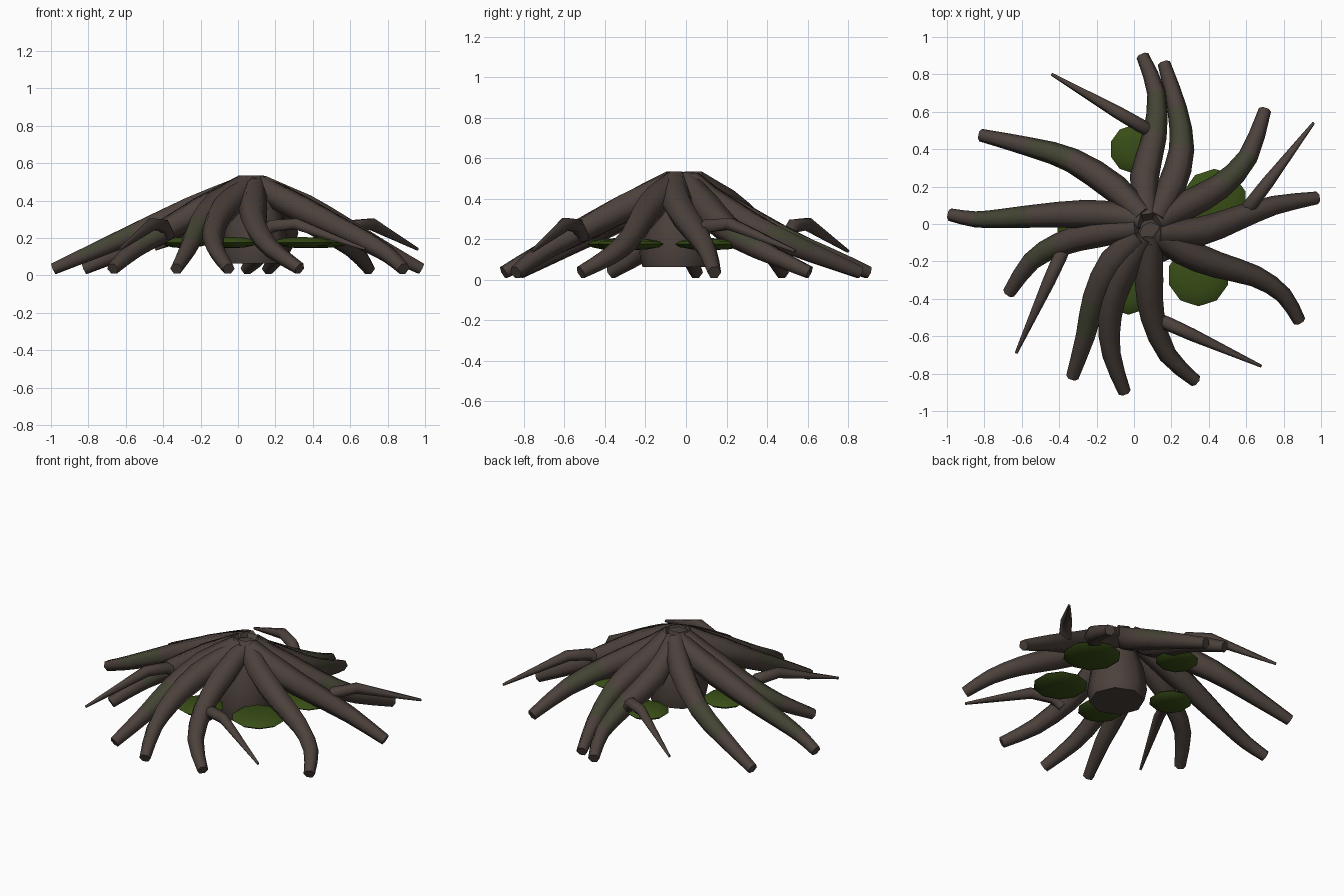
import bpy
import bmesh
import math
from mathutils import Vector, Matrix

cube = bpy.data.objects.get("Cube")
if cube:
    bpy.data.objects.remove(cube, do_unlink=True)


def make_material(name, rgb):
    mat = bpy.data.materials.new(name)
    mat.use_nodes = True
    mat.diffuse_color = (*rgb, 1)
    bsdf = mat.node_tree.nodes["Principled BSDF"]
    bsdf.inputs["Base Color"].default_value = (*rgb, 1)
    bsdf.inputs["Roughness"].default_value = 0.9
    return mat


BARK = make_material("dark bark", (0.072, 0.053, 0.045))
MOSS = make_material("mossy bark", (0.057, 0.058, 0.034))
FUNGUS = make_material("green fungus", (0.04, 0.075, 0.008))


def finish(name, bm, materials, angle):
    bmesh.ops.recalc_face_normals(bm, faces=bm.faces)
    mesh = bpy.data.meshes.new(name)
    bm.to_mesh(mesh)
    bm.free()
    for mat in materials:
        mesh.materials.append(mat)
    obj = bpy.data.objects.new(name, mesh)
    bpy.context.collection.objects.link(obj)
    bpy.ops.object.select_all(action="DESELECT")
    obj.select_set(True)
    bpy.context.view_layer.objects.active = obj
    bpy.ops.object.shade_smooth_by_angle(angle=math.radians(angle))


def tube(name, points, radii, sides=6, moss=None):
    """Tapered tube through points; moss is the mossy range of its length."""
    bm = bmesh.new()
    rings = []
    last = len(points) - 1
    for i, p in enumerate(points):
        along = (points[min(i + 1, last)] - points[max(i - 1, 0)]).normalized()
        ref = Vector((1, 0, 0)) if abs(along.z) > 0.95 else Vector((0, 0, 1))
        side = along.cross(ref).normalized()
        up = side.cross(along)
        ring = []
        for k in range(sides):
            a = math.tau * k / sides
            ring.append(bm.verts.new(p + radii[i] * (math.cos(a) * side + math.sin(a) * up)))
        rings.append(ring)
    for i in range(last):
        for k in range(sides):
            j = (k + 1) % sides
            face = bm.faces.new((rings[i][k], rings[i][j], rings[i + 1][j], rings[i + 1][k]))
            upper = math.sin(math.tau * (k + 0.5) / sides) > 0.3
            if moss and upper and moss[0] < (i + 0.5) / last < moss[1]:
                face.material_index = 1
    bm.faces.new(rings[0])
    bm.faces.new(rings[-1])
    finish(name, bm, [BARK, MOSS], 65)


def smooth_path(pts, steps=2):
    """Catmull-Rom resampling of a list of plan points."""
    pts = [Vector(p) for p in pts]
    ext = [2 * pts[0] - pts[1]] + pts + [2 * pts[-1] - pts[-2]]
    out = []
    for i in range(1, len(ext) - 2):
        a, b, c, d = ext[i - 1:i + 3]
        for s in range(steps):
            t = s / steps
            out.append(0.5 * (2 * b + (c - a) * t + (2 * a - 5 * b + 4 * c - d) * t ** 2
                              + (3 * b - a - 3 * c + d) * t ** 3))
    return out + [pts[-1]]


def root_radius(f):
    if f < 0.25:
        return 0.062 + 0.016 * f / 0.25
    return 0.078 - 0.044 * ((f - 0.25) / 0.75) ** 1.15


def root(name, plan, mossy, sag):
    flat = smooth_path(plan)
    dist = [0]
    for a, b in zip(flat, flat[1:]):
        dist.append(dist[-1] + (b - a).length)
    fr = [d / dist[-1] for d in dist]
    pts = [Vector((p.x, p.y, 0.485 - 0.45 * f - sag * math.sin(math.pi * f ** 0.7)))
           for p, f in zip(flat, fr)]
    tube(name, pts, [root_radius(f) for f in fr], 6, (0.45, 0.78) if mossy else None)


# Spreading roots: plan path from the crown to the tip, mossy or not, sag
ROOTS = {
    "west_root": ([(.05, .02), (-.12, .05), (-.4, .05), (-.7, .03), (-.85, .025), (-.985, .05)], True, 0),
    "northwest_root": ([(.05, .04), (-.1, .19), (-.33, .34), (-.55, .41), (-.82, .475)], True, .01),
    "north_root": ([(.07, .02), (.055, .25), (.11, .47), (.12, .7), (.045, .9)], True, .05),
    "north_inner_root": ([(.11, .02), (.2, .2), (.255, .4), (.23, .62), (.16, .86)], True, .05),
    "northeast_root": ([(.11, .0), (.28, .1), (.46, .2), (.61, .36), (.7, .61)], True, .03),
    "east_root": ([(.12, -.05), (.35, -.04), (.55, .03), (.75, .1), (.98, .14)], False, 0),
    "southeast_root": ([(.1, -.04), (.25, -.14), (.45, -.22), (.65, -.28), (.8, -.38), (.885, -.52)], False, 0),
    "south_inner_root": ([(.09, -.05), (.08, -.3), (.1, -.5), (.18, -.7), (.33, -.84)], False, 0),
    "south_root": ([(.06, -.06), (-.08, -.3), (-.13, -.5), (-.12, -.7), (-.05, -.9)], False, 0),
    "southwest_root": ([(.04, -.06), (-.11, -.2), (-.21, -.4), (-.26, -.6), (-.33, -.82)], True, 0),
    "west_inner_root": ([(.03, -.02), (-.2, -.05), (-.4, -.11), (-.55, -.2), (-.67, -.37)], True, .01),
}
for name, settings in ROOTS.items():
    root(name, *settings)

# Thin spikes that rise from a root, bend and slope down to a point
SPIKES = {
    "north_spike": ((.08, .5), (-.44, .8)),
    "east_spike": ((.59, .06), (.96, .54)),
    "south_spike": ((.13, -.51), (.68, -.76)),
    "west_spike": ((-.37, -.12), (-.63, -.69)),
}
for name, (base, tip) in SPIKES.items():
    a, b = Vector(base), Vector(tip)
    profile = [(0, .21), (.1, .265), (.33, .275), (1, .14)]
    pts = [Vector((*a.lerp(b, f), z)) for f, z in profile]
    tube(name, pts, [.034, .037, .034, .008])

# Stump under the crown
stump = [(.062, .165), (.13, .18), (.28, .16), (.42, .11), (.52, .06)]
tube("stump", [Vector((.09, -.05, z)) for z, r in stump], [r for z, r in stump], 8)

# Flat fungus discs around the stump
DISCS = [(0, .4, .13), (.43, .12, .175), (.345, -.275, .165), (-.03, -.345, .14), (-.285, 0, .13)]
for i, (x, y, r) in enumerate(DISCS):
    bm = bmesh.new()
    bmesh.ops.create_uvsphere(bm, u_segments=10, v_segments=6, radius=1)
    bmesh.ops.transform(bm, verts=bm.verts,
                        matrix=Matrix.Translation((x, y, .175)) @ Matrix.Diagonal((r, r, .03, 1)))
    finish("fungus_disc_%d" % (i + 1), bm, [FUNGUS], 40)
